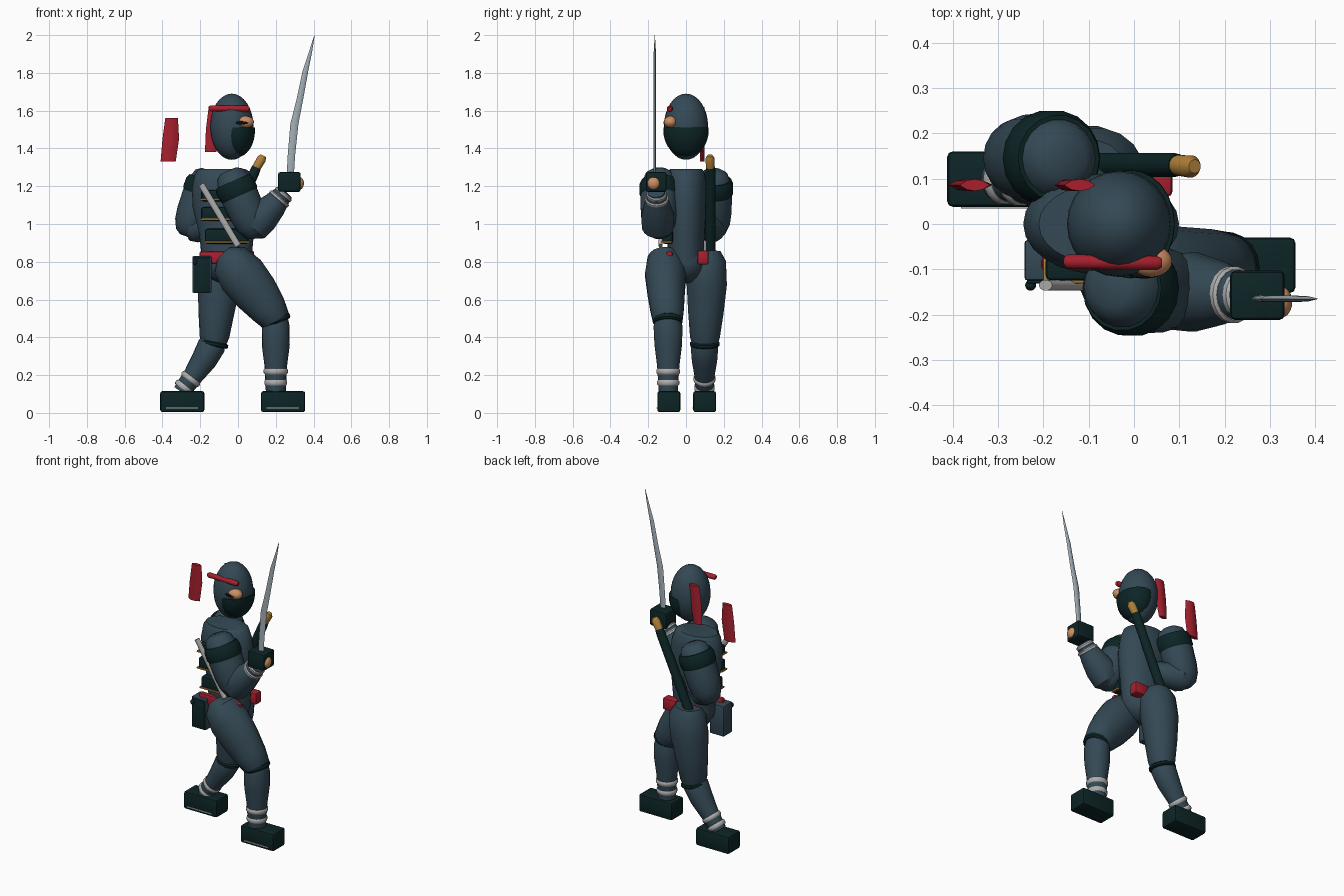
import bpy, bmesh, math
from mathutils import Vector, Matrix

cube = bpy.data.objects.get("Cube")
if cube:
    bpy.data.objects.remove(cube, do_unlink=True)


def material(name, rgb):
    m = bpy.data.materials.new(name)
    m.use_nodes = True
    m.diffuse_color = (*rgb, 1)
    m.node_tree.nodes["Principled BSDF"].inputs["Base Color"].default_value = (*rgb, 1)
    return m


SLATE = material("slate cloth", (.034, .066, .09))
DARK = material("dark green leather", (.004, .018, .019))
RED = material("red sash", (.38, .014, .027))
SKIN = material("skin", (.6, .27, .12))
TAN = material("tan grip", (.42, .21, .04))
GREY = material("grey wrap", (.42, .42, .42))
STEEL = material("steel", (.36, .43, .47))
BLACK = material("black eye", (.004, .004, .005))


def finish(name, bm, mat, angle=40):
    bmesh.ops.recalc_face_normals(bm, faces=bm.faces)
    me = bpy.data.meshes.new(name)
    bm.to_mesh(me)
    bm.free()
    me.materials.append(mat)
    me.shade_smooth()
    me.set_sharp_from_angle(angle=math.radians(angle))
    ob = bpy.data.objects.new(name, me)
    bpy.context.collection.objects.link(ob)
    return ob


def tube(name, path, mat, sides=18):
    """Loft ellipses (x, y, z, radius, y radius) along a path in an xz plane."""
    bm = bmesh.new()
    pts = [Vector(p[:3]) for p in path]
    rings = []
    for i, p in enumerate(path):
        t = (pts[min(i + 1, len(pts) - 1)] - pts[max(i - 1, 0)]).normalized()
        u = (Vector((0, 1, 0)) - t * t.y).normalized()
        v = u.cross(t)
        ring = []
        for k in range(sides):
            a = math.tau * k / sides
            ring.append(bm.verts.new(pts[i] + v * p[3] * math.cos(a) + u * p[-1] * math.sin(a)))
        rings.append(ring)
    for a, b in zip(rings, rings[1:]):
        for k in range(sides):
            n = (k + 1) % sides
            bm.faces.new((a[k], a[n], b[n], b[k]))
    bm.faces.new(rings[0])
    bm.faces.new(rings[-1])
    return finish(name, bm, mat)


def ball(name, c, r, mat, cut=None):
    bm = bmesh.new()
    bmesh.ops.create_uvsphere(bm, u_segments=24, v_segments=16, radius=1)
    bmesh.ops.transform(bm, matrix=Matrix.Translation(c) @ Matrix.Diagonal((*r, 1)), verts=bm.verts)
    if cut:
        geom = bm.verts[:] + bm.edges[:] + bm.faces[:]
        res = bmesh.ops.bisect_plane(bm, geom=geom, plane_co=(0, 0, cut), plane_no=(0, 0, 1), clear_outer=True)
        bmesh.ops.holes_fill(bm, edges=[e for e in bm.edges if e.is_boundary])
    return finish(name, bm, mat)


def box(name, lo, hi, mat, bevel=.012):
    lo, hi = Vector(lo), Vector(hi)
    bm = bmesh.new()
    bmesh.ops.create_cube(bm, size=1)
    bmesh.ops.transform(bm, matrix=Matrix.Translation((lo + hi) / 2) @ Matrix.Diagonal((*(hi - lo), 1)), verts=bm.verts)
    if bevel:
        bmesh.ops.bevel(bm, geom=bm.edges[:], offset=bevel, segments=2, affect='EDGES', profile=.5)
    return finish(name, bm, mat)


def strip(name, rows, y, thick, mat):
    """Flat lens-section strip; rows are (left x, right x, z)."""
    bm = bmesh.new()
    rings = []
    for l, r, z in rows:
        m, h = (l + r) / 2, thick / 2 * min(1, (r - l) / .02)
        q = (r - l) / 4
        section = ((l, 0), (m - q, -.8 * h), (m, -h), (m + q, -.8 * h),
                   (r, 0), (m + q, .8 * h), (m, h), (m - q, .8 * h))
        rings.append([bm.verts.new((x, y + d, z)) for x, d in section])
    for a, b in zip(rings, rings[1:]):
        for k in range(8):
            n = (k + 1) % 8
            bm.faces.new((a[k], a[n], b[n], b[k]))
    bm.faces.new(rings[0])
    bm.faces.new(rings[-1])
    return finish(name, bm, mat)


def ring(name, c, direction, radius, mat, width=.03):
    """Short rounded wrap around a limb."""
    c, d = Vector(c), Vector(direction).normalized()
    path = [(*(c + d * width * s), radius * f) for s, f in ((-.5, .9), (-.25, 1), (.25, 1), (.5, .9))]
    tube(name, path, mat)


# Head, hood, mask and eye
ball("hood", (-.033, 0, 1.515), (.115, .117, .175), SLATE)
ball("face_mask", (-.008, 0, 1.495), (.098, .12, .142), DARK, cut=1.51)
ball("eye_skin", (.038, -.082, 1.54), (.046, .035, .032), SKIN)
ball("eye", (.022, -.112, 1.536), (.034, .008, .009), BLACK)

# Headband and its two tails
tube("headband", [(-.152, -.083, 1.61, .012), (-.145, -.083, 1.612, .016),
                  (.05, -.086, 1.61, .016), (.06, -.086, 1.608, .011)], RED)
strip("headband_tail_inner", [(-.175, -.115, 1.38), (-.17, -.09, 1.5), (-.155, -.085, 1.62)], .086, .026, RED)
strip("headband_tail_outer", [(-.41, -.33, 1.33), (-.4, -.312, 1.45), (-.385, -.318, 1.56)], .086, .026, RED)

# Torso and hips
tube("torso", [(-.06, 0, .8, .13, .095), (-.06, 0, .95, .145, .1), (-.07, 0, 1.1, .17, .11),
               (-.08, 0, 1.2, .165, .11), (-.085, 0, 1.27, .145, .1), (-.085, 0, 1.29, .125, .085)], SLATE, 24)
ball("hips", (-.06, 0, .8), (.13, .11, .115), SLATE)

# Layered chest plates with trim
for i, (left, right, low, high) in enumerate(((-.175, .055, .895, .975), (-.195, .02, 1.015, 1.09), (-.195, .0, 1.12, 1.18))):
    box(f"chest_plate_{i}", (left, -.125, low), (right, -.07, high), DARK)
    box(f"chest_trim_{i}", (left - .006, -.131, low + .004), (right + .006, -.075, low + .014), TAN, .003)
tube("chest_strap", [(-.195, -.135, 1.21, .017, .012), (.0, -.135, .885, .017, .012)], GREY)

# Belt, pouch and buckle
box("belt_front", (-.205, -.105, .79), (.085, -.07, .855), RED)
box("belt_side", (.035, -.14, .785), (.09, -.06, .83), RED)
box("belt_back", (-.01, .06, .785), (.085, .12, .86), RED)
ball("belt_knot", (-.11, .095, .815), (.045, .04, .036), RED)
box("pouch", (-.242, -.125, .635), (-.14, -.035, .83), SLATE, .008)
box("pouch_front", (-.236, -.131, .64), (-.148, -.12, .822), DARK, .003)
ball("pouch_button", (-.228, -.135, .8), (.012, .012, .016), DARK)

# Arms: upper arm, band and lower arm
def arm(side, shoulder, elbow, band_at):
    s, e = Vector(shoulder), Vector(elbow)
    d = e - s
    profile = ((-.2, .045), (-.12, .075), (.1, .093), (.4, .1), (.75, .097), (1, .088), (1.2, .065), (1.28, .035))
    tube(f"{side}_upper_arm", [(*(s + d * f), r) for f, r in profile], SLATE)
    ring(f"{side}_arm_band", s + d * band_at, d, .106, DARK, .095)


arm("left", (-.03, -.14, 1.235), (.075, -.145, 1.0), .22)
arm("right", (-.165, .145, 1.235), (-.25, .145, 1.0), .2)
tube("left_forearm", [(.05, -.145, .96, .05), (.08, -.148, .985, .085), (.13, -.15, 1.04, .088),
                      (.19, -.153, 1.1, .07), (.25, -.158, 1.17, .045)], SLATE)
tube("right_forearm", [(-.27, .145, .97, .06), (-.23, .14, .98, .08), (-.15, .1, 1.0, .07), (-.08, .06, 1.02, .05)], SLATE)
for i, f in enumerate((0, 1)):
    ring(f"wrist_wrap_{i}", (.218 + .022 * f, -.156, 1.133 + .024 * f), (.06, 0, .07), .063 - .009 * f, GREY, .022)

# Hand and blade
box("left_glove", (.212, -.212, 1.17), (.332, -.103, 1.275), DARK)
ball("left_fingers", (.325, -.172, 1.215), (.024, .034, .034), SKIN)
strip("sword_blade", [(.258, .296, 1.26), (.263, .302, 1.36), (.277, .32, 1.53), (.31, .345, 1.66),
                      (.342, .372, 1.81), (.375, .392, 1.91), (.404, .406, 2.0)], -.165, .014, STEEL)

# Scabbard and grip on the back
tube("scabbard", [(-.14, .13, .75, .034), (-.13, .13, .78, .038), (-.1, .13, .86, .027), (.085, .13, 1.27, .027), (.098, .13, 1.3, .024)], DARK)
tube("scabbard_grip", [(.09, .13, 1.285, .022), (.125, .127, 1.345, .025), (.134, .127, 1.362, .015)], TAN)

# Legs
tube("left_thigh", [(-.075, -.1, .84, .05, .06), (-.045, -.105, .81, .105, .1), (.02, -.108, .73, .128, .11),
                    (.095, -.105, .635, .12, .1), (.16, -.1, .55, .1, .09), (.2, -.097, .49, .08, .08), (.215, -.096, .46, .05, .06)], SLATE)
tube("left_shin", [(.2, -.095, .5, .065), (.2, -.095, .46, .073, .078), (.2, -.094, .36, .074, .074),
                   (.2, -.094, .25, .06, .06), (.2, -.094, .1, .052, .05)], SLATE)
tube("right_thigh", [(-.09, .105, .85, .075, .08), (-.085, .108, .8, .11, .105), (-.1, .11, .68, .113, .108),
                     (-.115, .105, .53, .095, .095), (-.125, .1, .4, .078, .08), (-.13, .098, .34, .055, .06)], SLATE)
tube("right_shin", [(-.125, .098, .4, .06), (-.14, .098, .355, .074), (-.18, .098, .28, .068),
                    (-.235, .098, .2, .054), (-.3, .098, .11, .046)], SLATE)
ring("left_knee_pad", (.2, -.097, .49), (.04, 0, -.1), .08, DARK, .035)
ring("right_knee_pad", (-.13, .1, .365), (-.02, 0, -.1), .079, DARK, .025)

# Ankle wraps
for i in range(2):
    ring(f"left_ankle_wrap_{i}", (.2, -.094, .16 + .06 * i), (0, 0, 1), .06 + .004 * i, GREY, .032)
    ring(f"right_ankle_wrap_{i}", (-.285 + .035 * i, .098, .135 + .045 * i), (.07, 0, .09), .055 + .003 * i, GREY, .028)

# Boots with a pale sole line
for side, x, y in (("left", .122, -.152), ("right", -.412, .038)):
    box(f"{side}_boot", (x, y, .004), (x + .234, y + .122, .115), DARK)
    box(f"{side}_sole_line", (x + .03, y - .004, .022), (x + .2, y + .002, .028), GREY, 0)
